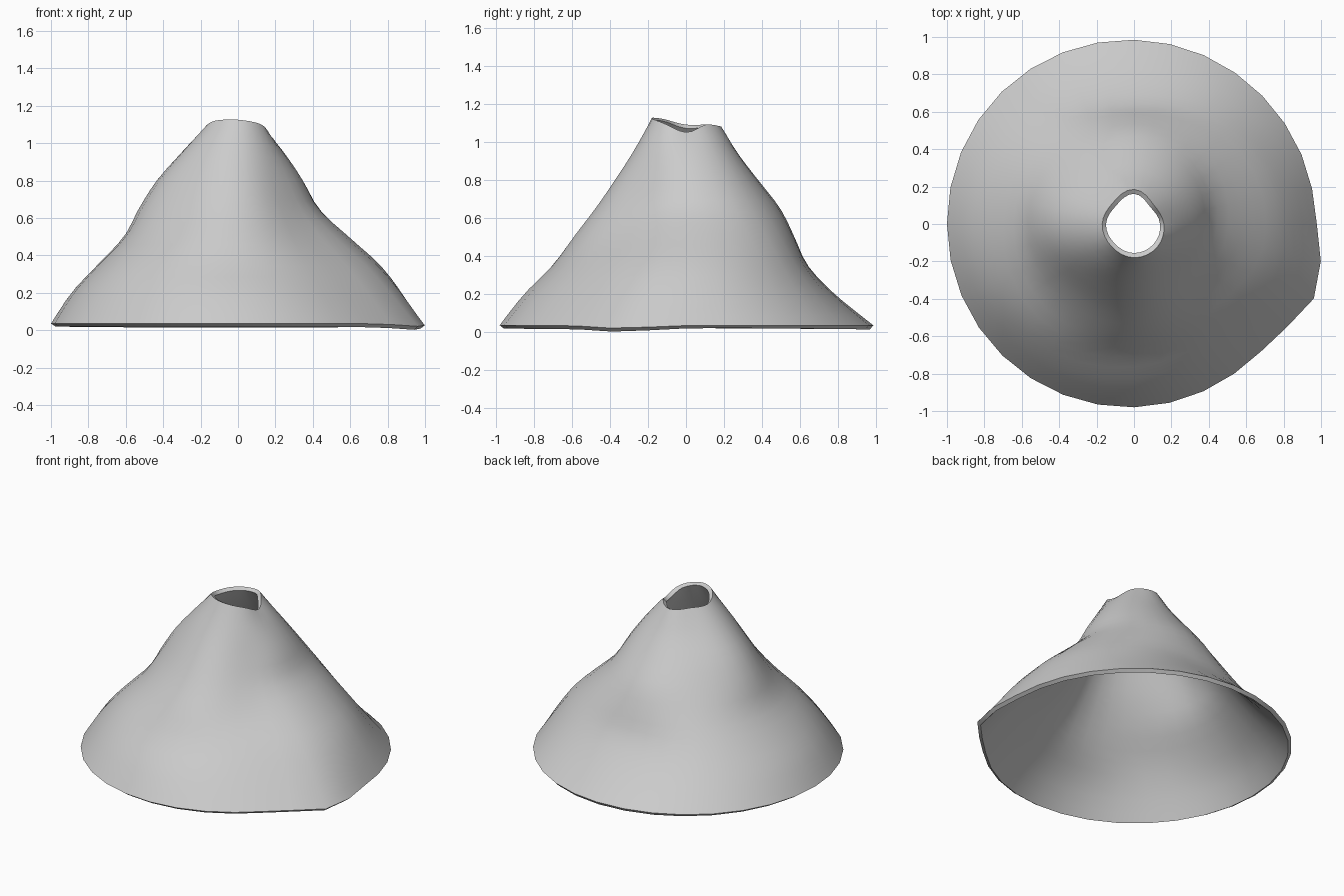
import bpy, bmesh, math

if "Cube" in bpy.data.objects:
    bpy.data.objects.remove(bpy.data.objects["Cube"], do_unlink=True)

SEGMENTS, ROWS = 32, 18

# Slope profiles: radius at each level, one row per 45 degrees from +x
LEVELS = [0.035, 0.2, 0.35, 0.5, 0.65, 0.8, 0.95, 1.1]
SLOPES = [
    [0.97, 0.87, 0.755, 0.59, 0.43, 0.35, 0.26, 0.16],
    [0.97, 0.83, 0.715, 0.60, 0.48, 0.375, 0.265, 0.147],
    [0.985, 0.78, 0.64, 0.57, 0.495, 0.38, 0.27, 0.185],
    [1.00, 0.85, 0.72, 0.60, 0.49, 0.38, 0.26, 0.16],
    [1.00, 0.89, 0.75, 0.61, 0.53, 0.435, 0.305, 0.17],
    [0.995, 0.885, 0.765, 0.61, 0.485, 0.385, 0.285, 0.17],
    [0.98, 0.85, 0.70, 0.59, 0.475, 0.37, 0.27, 0.18],
    [0.96, 0.81, 0.67, 0.515, 0.40, 0.32, 0.25, 0.175],
]
RIM_HEIGHTS = [1.05, 1.09, 1.08, 1.09, 1.09, 1.12, 1.125, 1.10]


def spline(a, b, c, d, t):
    return b + 0.5 * t * (c - a + t * (2*a - 5*b + 4*c - d + t * (3*(b - c) + d - a)))


def around(values, turn):
    i = int(turn)
    return spline(*[values[(i + k) % len(values)] for k in (-1, 0, 1, 2)], turn - i)


def along(values, t):
    last = len(values) - 1
    pos = t * last
    i = min(int(pos), last - 1)
    return spline(*[values[max(0, min(last, i + k))] for k in (-1, 0, 1, 2)], pos - i)


def slope_point(angle, t):
    turn = angle / math.tau * len(SLOPES)
    radius = along([around(column, turn) for column in zip(*SLOPES)], t)
    height = along(LEVELS, t)
    # jagged rim, fading out below the crater
    height += (around(RIM_HEIGHTS, turn) - LEVELS[-1]) * t ** 6
    # outward corner of the foot, running up as a ridge
    offset = (math.degrees(angle) + 20 + 180) % 360 - 180
    corner = math.exp(-(offset / 13) ** 2) * (1 - t) ** 3
    radius += 0.08 * corner
    height -= 0.015 * corner
    return radius * math.cos(angle), radius * math.sin(angle), height


# Hollow mountain shell
bm = bmesh.new()
rings = [[bm.verts.new(slope_point(math.tau * s / SEGMENTS, r / ROWS))
          for s in range(SEGMENTS)] for r in range(ROWS + 1)]
for low, high in zip(rings, rings[1:]):
    for s in range(SEGMENTS):
        n = (s + 1) % SEGMENTS
        bm.faces.new((low[s], low[n], high[n], high[s]))
mesh = bpy.data.meshes.new("mountain_shell")
bm.to_mesh(mesh)
bm.free()
mountain = bpy.data.objects.new("mountain_shell", mesh)
bpy.context.collection.objects.link(mountain)

# Plain stone colour
stone = bpy.data.materials.new("light_grey")
stone.use_nodes = True
colour = (0.6, 0.6, 0.6, 1)
stone.diffuse_color = colour
stone.node_tree.nodes["Principled BSDF"].inputs["Base Color"].default_value = colour
mesh.materials.append(stone)

# Wall thickness
wall = mountain.modifiers.new("wall", "SOLIDIFY")
wall.thickness = 0.028
wall.offset = -1
bpy.ops.object.select_all(action="DESELECT")
mountain.select_set(True)
bpy.context.view_layer.objects.active = mountain
bpy.ops.object.modifier_apply(modifier=wall.name)
bpy.ops.object.shade_smooth_by_angle(angle=math.radians(40))
